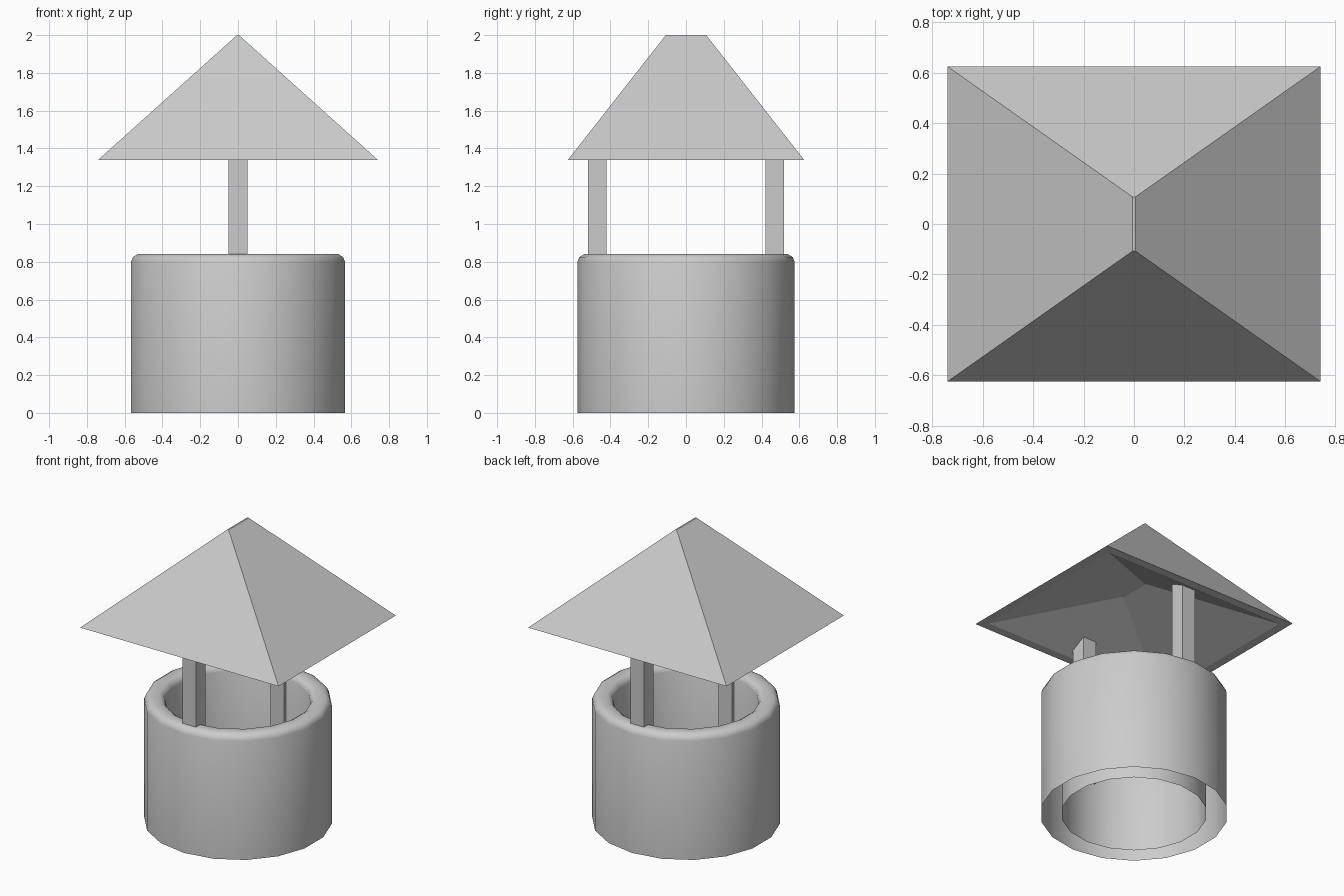
import bpy, bmesh
from math import cos, sin, radians

if "Cube" in bpy.data.objects:
    bpy.data.objects.remove(bpy.data.objects["Cube"])


def make_object(name, bm):
    bmesh.ops.recalc_face_normals(bm, faces=bm.faces)
    mesh = bpy.data.meshes.new(name)
    bm.to_mesh(mesh)
    bm.free()
    obj = bpy.data.objects.new(name, mesh)
    bpy.context.collection.objects.link(obj)
    return obj


def bridge(bm, a, b):
    n = len(a)
    for i in range(n):
        j = (i + 1) % n
        bm.faces.new((a[i], a[j], b[j], b[i]))


# Well wall: 18-sided double shell, rounded rim, open underneath
profile = [(0.575, 0), (0.575, 0.80), (0.565, 0.825), (0.54, 0.84),
           (0.482, 0.84), (0.457, 0.825), (0.447, 0.80), (0.447, 0)]
SIDES = 18
bm = bmesh.new()
rings = []
for r, z in profile:
    angles = [radians(10 + 360 * i / SIDES) for i in range(SIDES)]
    rings.append([bm.verts.new((r * cos(a), r * sin(a), z)) for a in angles])
for lower, upper in zip(rings, rings[1:]):
    bridge(bm, lower, upper)
# open shell: orient outward explicitly through the recalculation, then check
wall = make_object("well_wall", bm)
side = wall.data.polygons[0]
if side.normal.dot(side.center) < 0:
    wall.data.flip_normals()
bpy.context.view_layer.objects.active = wall
wall.select_set(True)
bpy.ops.object.shade_smooth_by_angle(angle=radians(50))
wall.select_set(False)

# Two square posts, from inside the wall up into the roof
for name, y in (("front_post", -0.47), ("back_post", 0.47)):
    bm = bmesh.new()
    bmesh.ops.create_cube(bm, size=1)
    bottom, top = 0.42, 1.45
    bmesh.ops.scale(bm, vec=(0.1, 0.1, top - bottom), verts=bm.verts)
    bmesh.ops.translate(bm, vec=(0, y, (top + bottom) / 2), verts=bm.verts)
    make_object(name, bm)

# Hipped roof: outer slopes, flat lip and a shallower hollow underside
bm = bmesh.new()
loops = []
for x, y, z in ((0.005, 0.107, 2.0), (0.74, 0.625, 1.34),
                (0.68, 0.567, 1.34), (0.005, 0.107, 1.575)):
    loops.append([bm.verts.new((sx * x, sy * y, z))
                  for sx, sy in ((1, 1), (-1, 1), (-1, -1), (1, -1))])
for a, b in zip(loops, loops[1:]):
    bridge(bm, a, b)
bm.faces.new(loops[0])
bm.faces.new(loops[-1])
make_object("roof", bm)
